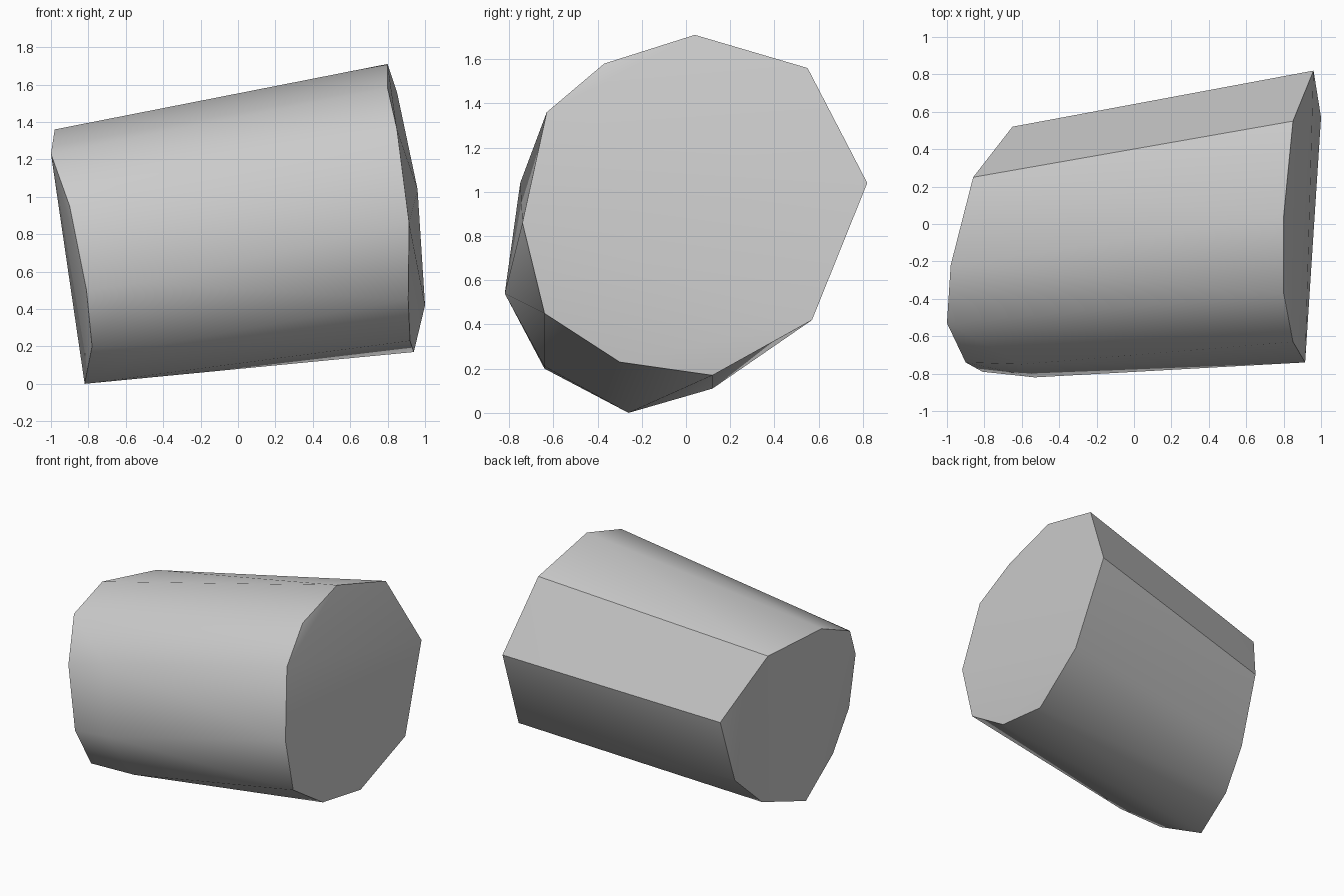
import bpy
import bmesh
import math

cube = bpy.data.objects.get("Cube")
if cube:
    bpy.data.objects.remove(cube, do_unlink=True)

# One plain stone grey
stone = bpy.data.materials.new("stone_grey")
stone.use_nodes = True
grey = (0.6, 0.6, 0.6, 1)
stone.diffuse_color = grey
stone.node_tree.nodes["Principled BSDF"].inputs["Base Color"].default_value = grey

# Rim of the wide end, clockwise from the top
wide_end = [(.80, .04, 1.71), (.85, .55, 1.56), (.96, .82, 1.04), (1, .57, .42),
            (.94, .12, .17), (.92, -.30, .23), (.91, -.64, .45), (.915, -.74, .86),
            (.85, -.63, 1.36), (.80, -.37, 1.58)]
# Rim of the narrow end
narrow_end = [(-.98, -.22, 1.36), (-.86, .25, 1.30), (-.65, .52, .845), (-.66, .36, .35),
              (-.72, .12, .11), (-.82, -.26, 0), (-.78, -.64, .20), (-.81, -.79, .50),
              (-.90, -.74, .95), (-1, -.53, 1.23)]
# Slight bulges along the front flank
bulges = [(-.60, -.75, 1.04), (-.53, -.82, .54), (-.42, -.64, .21)]

# Rough tapered block: convex skin around the rims and bulges
bm = bmesh.new()
for point in wide_end + narrow_end + bulges:
    bm.verts.new(point)
bmesh.ops.convex_hull(bm, input=bm.verts)
bmesh.ops.delete(bm, geom=[v for v in bm.verts if not v.link_faces], context="VERTS")
bmesh.ops.recalc_face_normals(bm, faces=bm.faces)
mesh = bpy.data.meshes.new("stone_block")
bm.to_mesh(mesh)
bm.free()
mesh.materials.append(stone)
block = bpy.data.objects.new("stone_block", mesh)
bpy.context.collection.objects.link(block)

# Soft flanks with crisp end rims
bpy.ops.object.select_all(action="DESELECT")
block.select_set(True)
bpy.context.view_layer.objects.active = block
bpy.ops.object.shade_smooth_by_angle(angle=math.radians(40))
